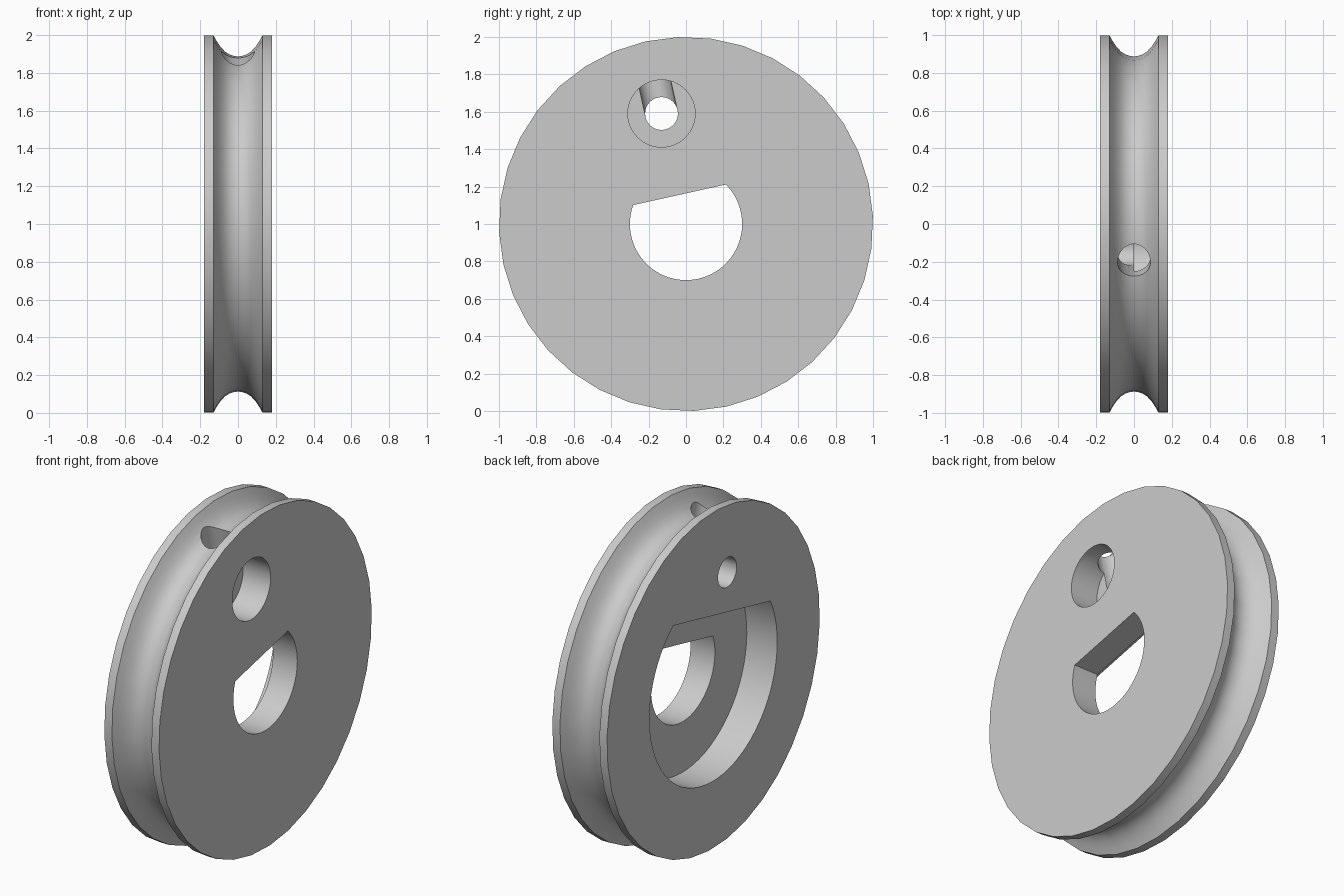
import bpy, bmesh, math
from mathutils import Vector, Matrix

if "Cube" in bpy.data.objects:
    bpy.data.objects.remove(bpy.data.objects["Cube"], do_unlink=True)

HALF = 0.18                       # half the wheel thickness
TILT = math.radians(12.5)         # turn of the whole wheel about its axle
PLACE = Matrix.Translation((0, 0, 1)) @ Matrix.Rotation(TILT, 4, 'X')

grey = bpy.data.materials.new("plain grey")
grey.use_nodes = True
colour = (0.6, 0.6, 0.6, 1)
grey.diffuse_color = colour
grey.node_tree.nodes["Principled BSDF"].inputs["Base Color"].default_value = colour


def add_object(name, bm):
    bmesh.ops.recalc_face_normals(bm, faces=bm.faces)
    bm.transform(PLACE)
    mesh = bpy.data.meshes.new(name)
    bm.to_mesh(mesh)
    bm.free()
    mesh.materials.append(grey)
    obj = bpy.data.objects.new(name, mesh)
    bpy.context.collection.objects.link(obj)
    return obj


def loft(name, rings):
    """Join closed rings of points in order and cap both ends."""
    bm = bmesh.new()
    loops = [[bm.verts.new(p) for p in ring] for ring in rings]
    n = len(loops[0])
    for a, b in zip(loops, loops[1:]):
        for i in range(n):
            j = (i + 1) % n
            bm.faces.new((a[i], a[j], b[j], b[i]))
    bm.faces.new(loops[0])
    bm.faces.new(loops[-1])
    return add_object(name, bm)


def circle(radius, steps, centre=0.0):
    angles = [math.tau * i / steps for i in range(steps)]
    return [(radius * math.cos(a), centre + radius * math.sin(a)) for a in angles]


def d_shape(radius, flat):
    """Circle cut off by a straight edge at the given height."""
    half = math.acos(flat / radius)
    start, sweep, steps = math.pi / 2 + half, math.tau - 2 * half, 48
    angles = [start + sweep * i / steps for i in range(steps + 1)]
    return [(radius * math.cos(a), radius * math.sin(a)) for a in angles]


def prism(name, outline, x0, x1):
    return loft(name, [[(x, y, z) for y, z in outline] for x in (x0, x1)])


# Grooved wheel: mirrored half profile of (x, radius)
half_profile = [(HALF, 1), (0.13, 1), (0.111, 0.966), (0.09, 0.936),
                (0.068, 0.913), (0.046, 0.899), (0.023, 0.891)]
profile = [(-x, r) for x, r in half_profile] + [(0, 0.888)] + half_profile[::-1]
wheel = loft("grooved_wheel",
             [[(x, y, z) for y, z in circle(r, 36)] for x, r in profile])

# Cutters: axle hole, deep pocket, knot recess, through hole, radial cord hole
KNOT = 0.605
CORD = 0.0875
cutters = [
    prism("axle_hole", d_shape(0.3, 0.16), -0.5, 0.5),
    prism("pocket", d_shape(0.6, 0.375), -0.5, -HALF + 0.2),
    prism("knot_recess", circle(0.18, 48, KNOT), 0, 0.5),
    prism("through_hole", circle(CORD, 40, KNOT), -0.5, 0.5),
    loft("cord_hole", [[(x, y, z) for x, y in circle(CORD - 0.0005, 40)]
                       for z in (KNOT, 1.2)]),
]

bpy.context.view_layer.objects.active = wheel
for cutter in cutters:
    cutter.hide_render = True
    mod = wheel.modifiers.new(cutter.name, 'BOOLEAN')
    mod.operation = 'DIFFERENCE'
    mod.solver = 'EXACT'
    mod.object = cutter
    bpy.ops.object.modifier_apply(modifier=mod.name)
    bpy.data.objects.remove(cutter, do_unlink=True)

# Smooth curved walls, crisp edges
bpy.ops.object.select_all(action='DESELECT')
wheel.select_set(True)
bpy.ops.object.shade_smooth_by_angle(angle=math.radians(30))
